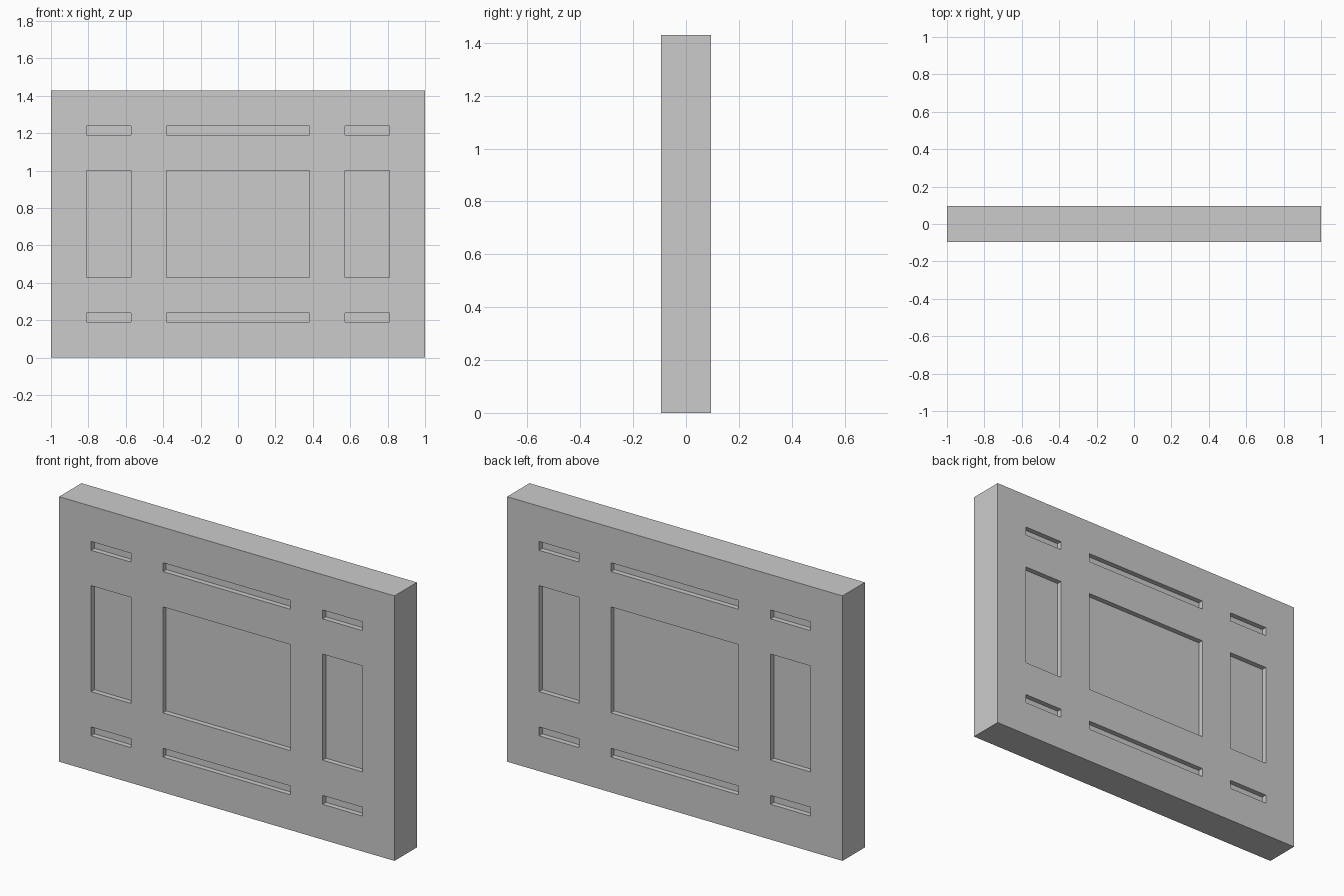
import bpy, bmesh

if "Cube" in bpy.data.objects:
    bpy.data.objects.remove(bpy.data.objects["Cube"])

U = 1 / 21                      # layout module
HALF_THICK = 2 * U
RECESS = 0.028
XS = [v * U for v in (-21, -17, -12, -8, 8, 12, 17, 21)]
ZS = [v * U for v in (0, 4, 5, 9, 21, 25, 26, 30)]

bm = bmesh.new()

# Front face laid out as a lattice; odd cells are the recessed panels
grid = [[bm.verts.new((x, -HALF_THICK, z)) for z in ZS] for x in XS]
panels = []
for i in range(len(XS) - 1):
    for j in range(len(ZS) - 1):
        f = bm.faces.new((grid[i][j], grid[i + 1][j],
                          grid[i + 1][j + 1], grid[i][j + 1]))
        if i % 2 and j % 2:
            panels.append(f)

# Outer rim, pulled back to the middle plane
rim = [e for e in bm.edges if e.is_boundary]
out = bmesh.ops.extrude_edge_only(bm, edges=rim)
for v in out["geom"]:
    if isinstance(v, bmesh.types.BMVert):
        v.co.y = 0

# Sunken panels with straight walls
bmesh.ops.inset_individual(bm, faces=panels, thickness=0, depth=0)
for f in panels:
    for v in f.verts:
        v.co.y = -HALF_THICK + RECESS

bmesh.ops.recalc_face_normals(bm, faces=bm.faces[:])
mesh = bpy.data.meshes.new("panelled_slab")
bm.to_mesh(mesh)
bm.free()
slab = bpy.data.objects.new("panelled_slab", mesh)
bpy.context.collection.objects.link(slab)

# Matching back half
mirror = slab.modifiers.new("back_half", "MIRROR")
mirror.use_axis = (False, True, False)
mirror.use_clip = True
mirror.merge_threshold = 0.0005
